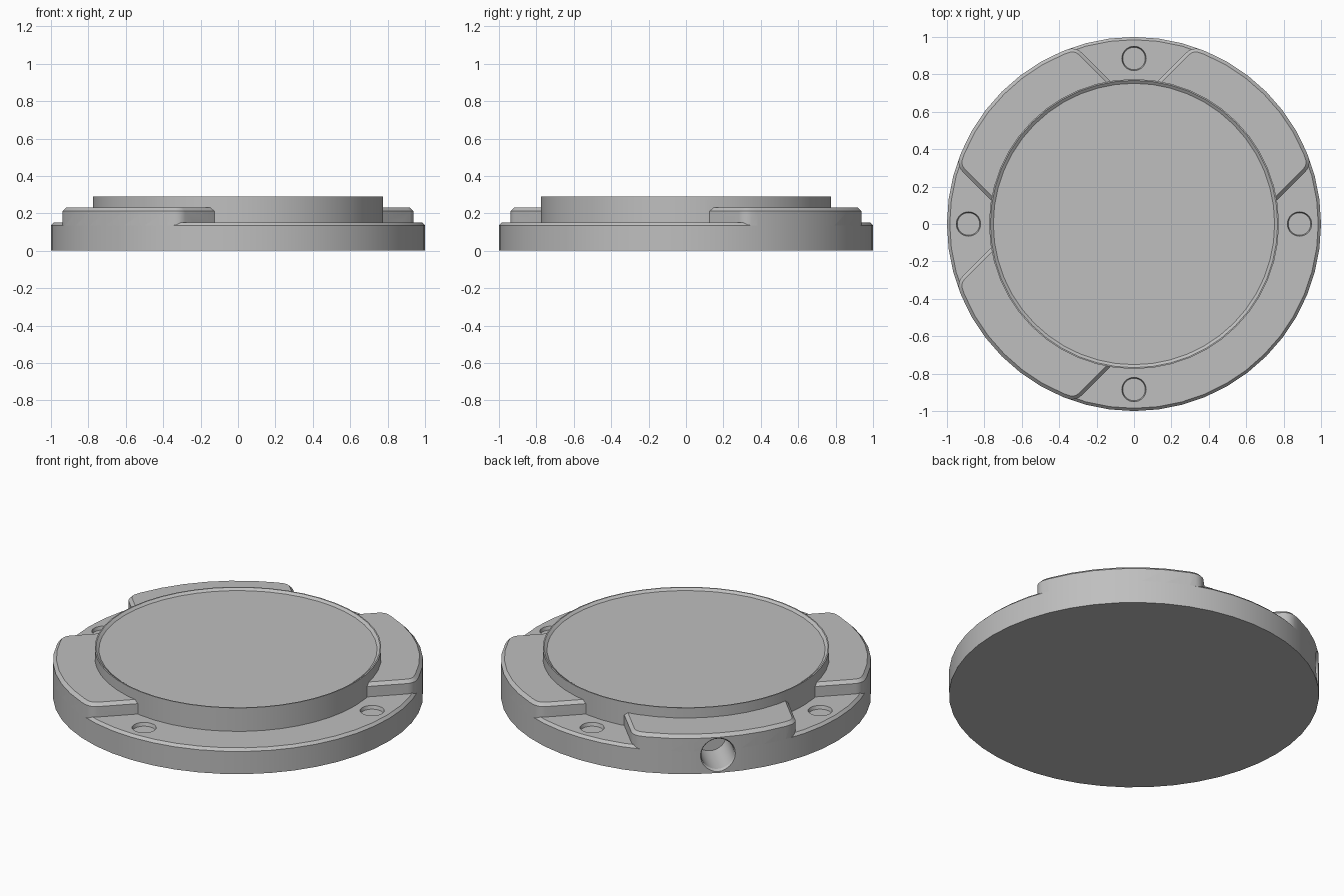
import bpy, bmesh
from math import pi, cos, sin, radians
from mathutils import Matrix, Vector

cube = bpy.data.objects.get("Cube")
if cube:
    bpy.data.objects.remove(cube)

SEGMENTS = 48

grey = bpy.data.materials.new("metal_grey")
grey.use_nodes = True
COLOUR = (0.52, 0.52, 0.52, 1)
grey.diffuse_color = COLOUR
grey.node_tree.nodes["Principled BSDF"].inputs["Base Color"].default_value = COLOUR


def make_object(name, bm):
    bmesh.ops.recalc_face_normals(bm, faces=bm.faces)
    mesh = bpy.data.meshes.new(name)
    bm.to_mesh(mesh)
    bm.free()
    mesh.materials.append(grey)
    obj = bpy.data.objects.new(name, mesh)
    bpy.context.collection.objects.link(obj)
    return obj


def lathe(name, profile, segments=SEGMENTS):
    """Revolve (radius, height) points around z."""
    bm = bmesh.new()
    verts = [bm.verts.new((r, 0, z)) for r, z in profile]
    edges = [bm.edges.new(pair) for pair in zip(verts, verts[1:])]
    bmesh.ops.spin(bm, geom=verts + edges, cent=(0, 0, 0), axis=(0, 0, 1),
                   angle=2 * pi, steps=segments)
    bmesh.ops.remove_doubles(bm, verts=bm.verts, dist=0.0005)
    return make_object(name, bm)


def boolean(target, tool, operation):
    """Apply a boolean and discard the tool."""
    tool.hide_render = True
    mod = target.modifiers.new(operation.lower(), "BOOLEAN")
    mod.object, mod.operation, mod.solver = tool, operation, "EXACT"
    bpy.context.view_layer.objects.active = target
    bpy.ops.object.modifier_apply(modifier=mod.name)
    bpy.data.objects.remove(tool)


def raised_block(name, angle):
    """Strip of the outer disc, with rounded corners and a chamfered top."""
    top, half, inner = 0.23, 0.45, 0.5
    out = Vector((cos(angle), sin(angle), 0))
    side = Vector((-sin(angle), cos(angle), 0))
    bm = bmesh.new()
    bmesh.ops.create_cone(bm, cap_ends=True, segments=SEGMENTS, radius1=1, radius2=1,
                          depth=top, matrix=Matrix.Translation((0, 0, top / 2)))
    for point, normal in ((side * half, side), (-side * half, -side), (out * inner, -out)):
        cut = bmesh.ops.bisect_plane(bm, geom=bm.verts[:] + bm.edges[:] + bm.faces[:],
                                     plane_co=point, plane_no=normal, clear_outer=True)
        rim = [e for e in cut["geom_cut"] if isinstance(e, bmesh.types.BMEdge)]
        bmesh.ops.holes_fill(bm, edges=[e for e in bm.edges if e.is_boundary], sides=0)
    corners = [e for e in bm.edges
               if abs(e.verts[0].co.z - e.verts[1].co.z) > 0.1
               and all(abs(abs(v.co.dot(side)) - half) < 0.001
                       and v.co.dot(out) > inner + 0.1 for v in e.verts)]
    bmesh.ops.bevel(bm, geom=corners, offset=0.04, segments=4, profile=0.5, affect="EDGES")
    rim = [e for e in bm.edges
           if all(v.co.z > top - 0.001 for v in e.verts)
           and any(v.co.dot(out) > inner + 0.01 for v in e.verts)]
    bmesh.ops.bevel(bm, geom=rim, offset=0.018, segments=1, affect="EDGES")
    return make_object(name, bm)


# Flange with chamfered rim and a central platform with a shallow dished top
body = lathe("flange_body", [(0, 0), (1, 0), (1, 0.135), (0.985, 0.15), (0.775, 0.15),
                             (0.775, 0.29), (0.768, 0.29), (0.752, 0.278), (0, 0.278)])

# Three raised blocks; the front left quarter stays open
for degrees in (45, 135, 225):
    boolean(body, raised_block("raised_block", radians(degrees)), "UNION")

# Four shallow screw recesses
for i in range(4):
    recess = lathe("screw_recess", [(0, 0.13), (0.06, 0.13), (0.068, 0.16), (0, 0.16)], 32)
    recess.data.transform(Matrix.Translation((0.885 * cos(i * pi / 2),
                                              0.885 * sin(i * pi / 2), 0)))
    boolean(body, recess, "DIFFERENCE")

# Blind side port with a small countersink, in the back right block
port = lathe("side_port", [(0, 0.75), (0.09, 0.75), (0.09, 0.985), (0.1, 1.0),
                           (0.1, 1.05), (0, 1.05)], 32)
port.data.transform(Matrix.Translation((0, 0, 0.108))
                    @ Matrix.Rotation(radians(135), 4, "Z")
                    @ Matrix.Rotation(pi / 2, 4, "Y"))
boolean(body, port, "DIFFERENCE")

# Smooth curved walls, crisp edges
bpy.ops.object.select_all(action="DESELECT")
body.select_set(True)
bpy.context.view_layer.objects.active = body
bpy.ops.object.shade_smooth_by_angle(angle=radians(30))
